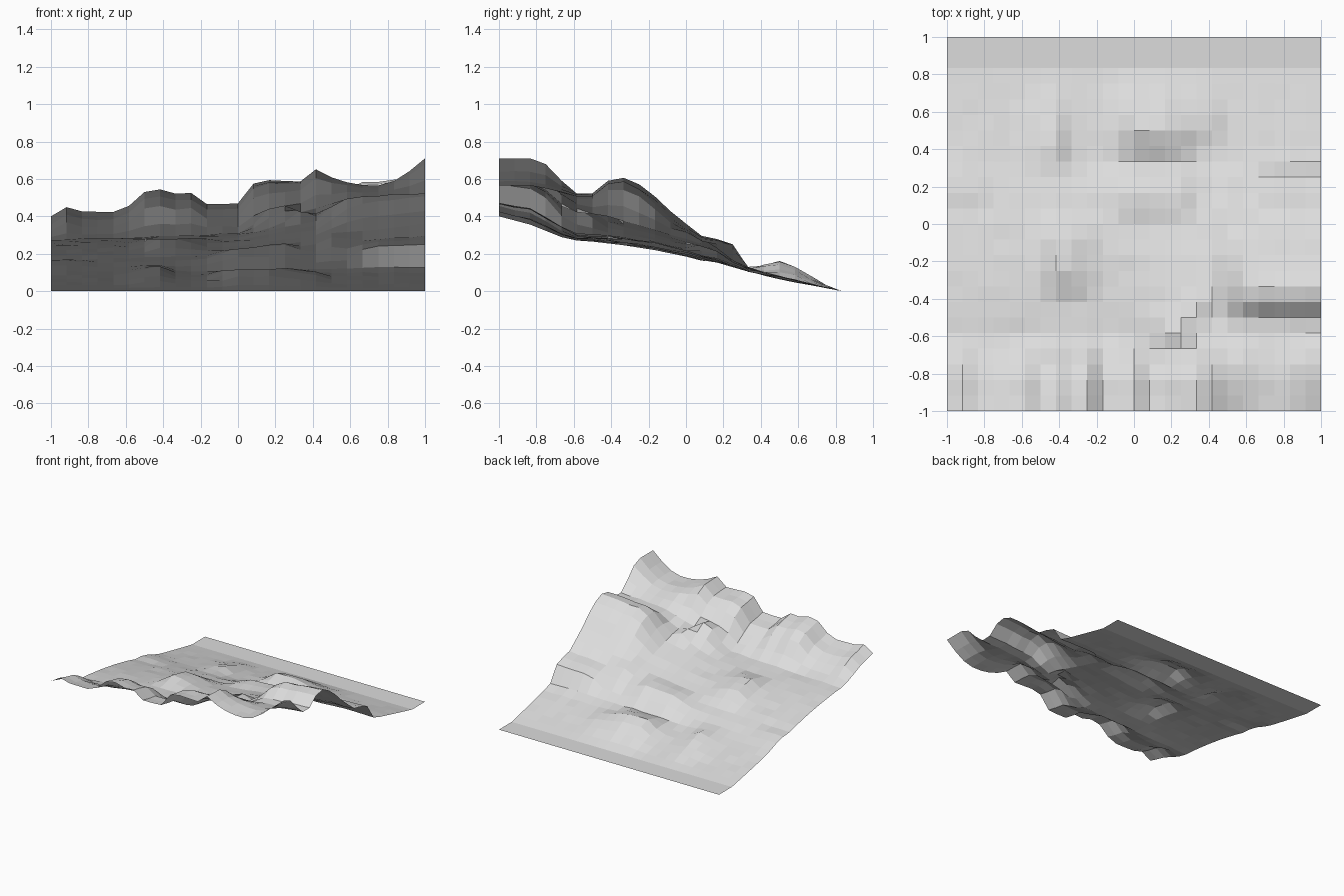
import bpy, random

random.seed(4)
N = 24  # grid cells per side


def profile(pts, t):
    """Piecewise-linear lookup."""
    if t <= pts[0][0]:
        return pts[0][1]
    for (a, u), (b, v) in zip(pts, pts[1:]):
        if t <= b:
            return u + (v - u) * (t - a) / (b - a)
    return pts[-1][1]


# Slope heights by x station, one value for each y row
ROWS = [-1, -.83, -.67, -.58, -.5, -.33, -.17, 0, .17, .33, .6, .83]
SLOPES = {
    -1: [.40, .355, .29, .27, .265, .245, .22, .185, .14, .10, .045, 0],
    0:  [.46, .43, .345, .305, .30, .285, .26, .22, .175, .11, .055, 0],
    .6: [.53, .53, .515, .50, .465, .415, .36, .30, .20, .12, .055, 0],
    1:  [.57, .57, .545, .52, .485, .445, .405, .35, .22, .12, .055, 0],
}

# Crest relief (x, z) added along the front edge, fading backwards
CREST = [(-1, 0), (-.92, .045), (-.83, .015), (-.62, 0), (-.5, .10), (-.42, .11), (-.33, .08),
         (-.25, .08), (-.16, .01), (0, .01), (.08, .105), (.16, .115), (.25, .10), (.33, .085),
         (.42, .145), (.5, .09), (.62, .035), (.75, .02), (.84, .035), (.92, .08), (1, .14)]

# Rocky mounds: x range, y range, height, soft widths (left, right, front, back)
MOUNDS = [
    (.40, 1.3, -.57, .06, .16, (.25, .1, .22, .38)),    # big right shelf
    (.02, .36, -.68, -.40, .12, (.2, .14, .12, .2)),    # small crag
    (.22, .42, -.56, -.32, .06, (.1, .09, .1, .12)),
    (-.54, -.10, -.42, .06, .06, (.12, .32, .18, .14)), # left middle mound
    (-.18, .40, -.02, .32, .06, (.2, .14, .2, .12)),    # centre ledge
    (-.14, .40, .30, .84, .085, (.14, .22, .22, .36)),  # back fan
    (.25, .52, .36, .84, .03, (.12, .12, .2, .3)),
    (-.66, -.30, .22, .82, .045, (.25, .12, .2, .4)),   # back left fan
    (-1.2, -.72, .08, .45, .025, (.1, .2, .14, .3)),
    (.60, 1.3, .04, .35, .08, (.1, .1, .2, .1)),        # right ledge
    (.36, .66, -.06, .26, .045, (.14, .12, .14, .12)),
]


def smooth(t):
    t = min(1, max(0, t))
    return t * t * (3 - 2 * t)


def mound(x, y, x0, x1, y0, y1, h, soft):
    l, r, f, b = soft
    return (h * smooth((x - x0) / l) * smooth((x1 - x) / r)
            * smooth((y - y0) / f) * smooth((y1 - y) / b))


def height(x, y):
    if y >= .83:
        return 0
    z = profile([(sx, profile(list(zip(ROWS, zs)), y)) for sx, zs in SLOPES.items()], x)
    z += profile(CREST, x) * smooth((-.58 - y) / .22)
    z += sum(mound(x, y, *k) for k in MOUNDS)
    if -.99 < x < .99 and -.99 < y < .7:
        z += random.uniform(-.004, .004)
    return z


# Terrain sheet
verts, faces = [], []
for j in range(N + 1):
    for i in range(N + 1):
        x, y = -1 + 2 * i / N, -1 + 2 * j / N
        verts.append((x, y, height(x, y)))
for j in range(N):
    for i in range(N):
        a = j * (N + 1) + i
        faces.append((a, a + 1, a + N + 2, a + N + 1))
mesh = bpy.data.meshes.new("hillside")
mesh.from_pydata(verts, [], faces)
mesh.update()
terrain = bpy.data.objects.new("hillside", mesh)
bpy.context.collection.objects.link(terrain)

# Single pale grey
grey = bpy.data.materials.new("pale grey")
grey.diffuse_color = (.72, .72, .72, 1)
mesh.materials.append(grey)
